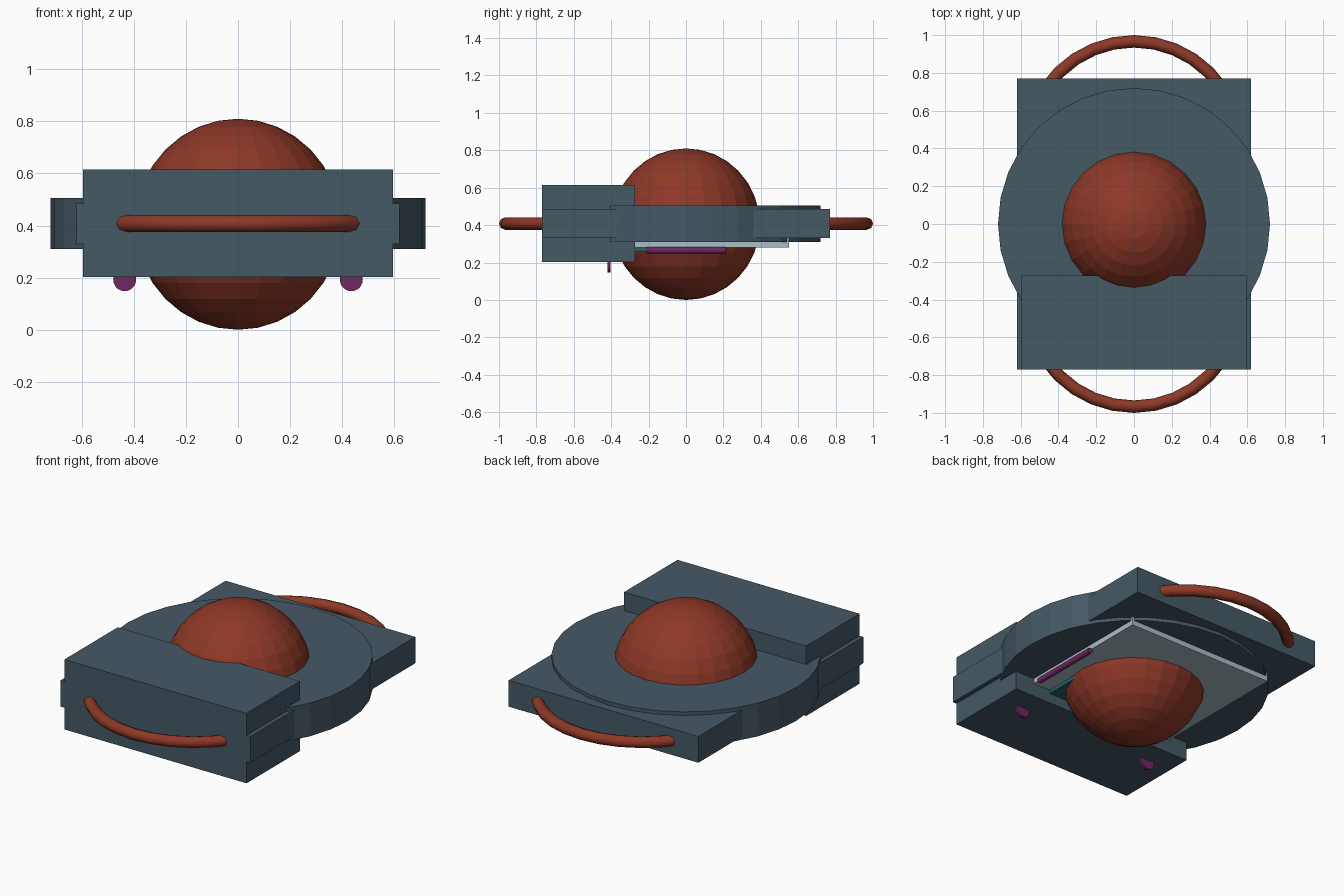
import bpy
from math import pi, sin, cos

if "Cube" in bpy.data.objects:
    bpy.data.objects.remove(bpy.data.objects["Cube"])


def material(name, rgb):
    m = bpy.data.materials.new(name)
    m.diffuse_color = (*rgb, 1)
    m.use_nodes = True
    m.node_tree.nodes["Principled BSDF"].inputs["Base Color"].default_value = m.diffuse_color
    return m


SLATE = material("slate", (0.06, 0.10, 0.13))
RUST = material("rust", (0.27, 0.04, 0.02))
PALE = material("pale_blue", (0.40, 0.52, 0.58))
PLUM = material("plum", (0.16, 0.02, 0.12))
TEAL = material("teal", (0.02, 0.12, 0.13))


def finish(name, mat):
    ob = bpy.context.object
    ob.name = name
    ob.data.materials.append(mat)
    return ob


def box(name, mat, x, y, z):
    """Box from (min, max) ranges."""
    mid = [(a + b) / 2 for a, b in (x, y, z)]
    bpy.ops.mesh.primitive_cube_add(size=1, location=mid)
    ob = finish(name, mat)
    ob.scale = [b - a for a, b in (x, y, z)]
    return ob


def cylinder(name, mat, radius, depth, loc, sides, along_y=False):
    bpy.ops.mesh.primitive_cylinder_add(
        vertices=sides, radius=radius, depth=depth, location=loc,
        rotation=(pi / 2 if along_y else 0, 0, 0))
    return finish(name, mat)


# Main body: long slab, round disc and taller front block
box("body_slab", SLATE, (-0.62, 0.62), (-0.77, 0.77), (0.33, 0.485))
cylinder("body_disc", SLATE, 0.72, 0.196, (0, 0, 0.408), 32)
box("front_block", SLATE, (-0.595, 0.595), (-0.77, -0.272), (0.202, 0.615))

# Central ball
bpy.ops.mesh.primitive_uv_sphere_add(segments=24, ring_count=16, radius=0.405,
                                     location=(0, 0, 0.405))
finish("central_ball", RUST).scale = (0.975, 0.975, 1)

# Underside plates
box("belly_plate", PALE, (-0.472, 0.472), (-0.55, 0.55), (0.28, 0.38))
box("belly_inset", TEAL, (-0.36, 0.36), (-0.5, 0.05), (0.26, 0.30))

# Side rod under the belly plate, and two small discs under the front block
cylinder("belly_rod", PLUM, 0.017, 0.42, (0.483, 0, 0.266), 12, True)
for side, s in (("left", -1), ("right", 1)):
    cylinder(f"{side}_foot_disc", PLUM, 0.044, 0.016,
             (s * 0.435, -0.412, 0.192), 20, True)

# Curved handles at front and back
for name, s in (("front", -1), ("back", 1)):
    cu = bpy.data.curves.new(f"{name}_handle", 'CURVE')
    cu.dimensions = '3D'
    cu.bevel_depth = 0.033
    cu.bevel_resolution = 2
    cu.use_fill_caps = True
    sp = cu.splines.new('POLY')
    n = 17
    sp.points.add(n - 1)
    for i, p in enumerate(sp.points):
        a = pi * i / (n - 1)
        p.co = (0.562 * cos(a), s * (0.405 + 0.562 * sin(a)), 0.408, 1)
    ob = bpy.data.objects.new(f"{name}_handle", cu)
    bpy.context.collection.objects.link(ob)
    cu.materials.append(RUST)
